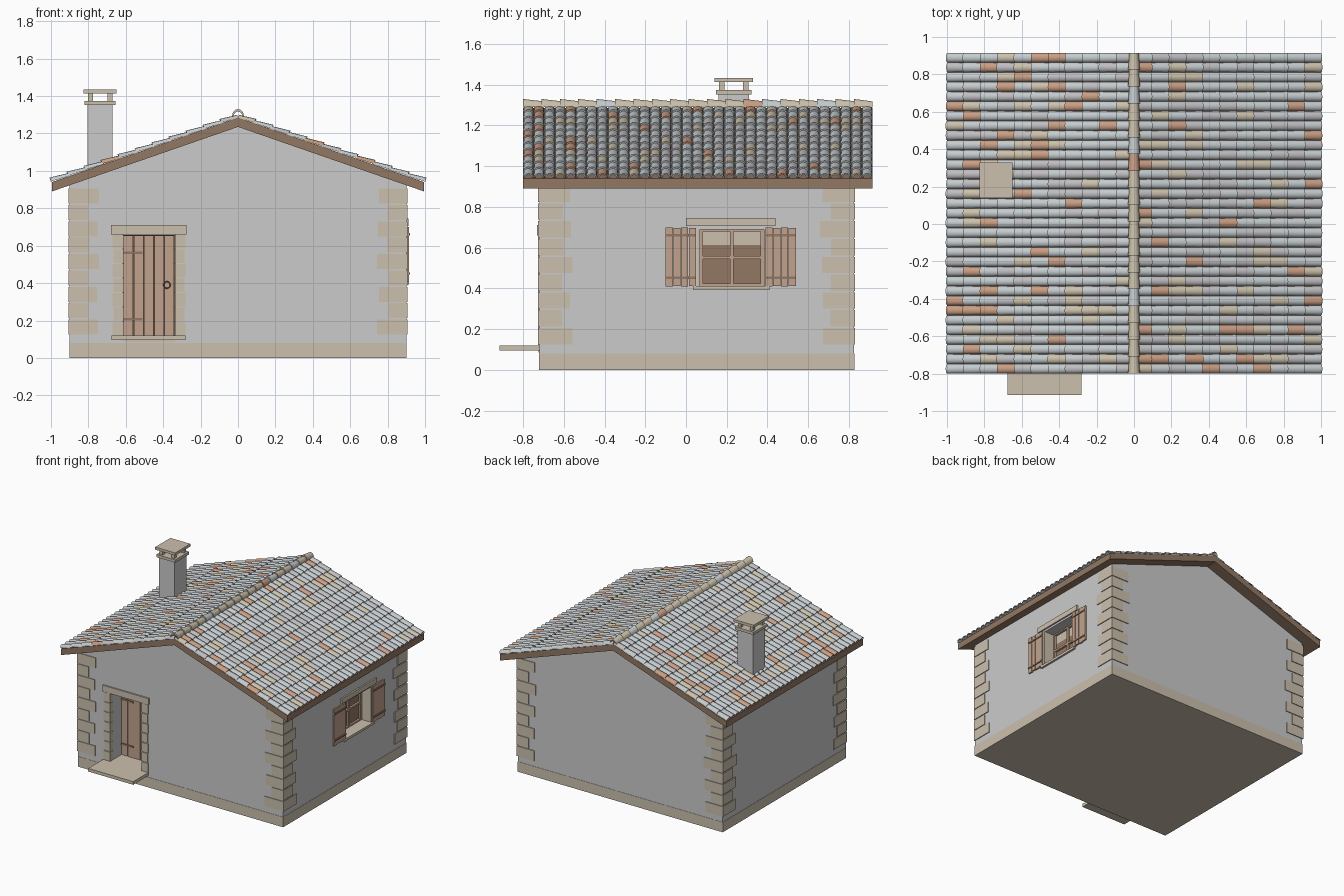
import bpy, bmesh, math, random
from mathutils import Vector, Matrix

if "Cube" in bpy.data.objects:
    bpy.data.objects.remove(bpy.data.objects["Cube"])

random.seed(7)


def material(name, rgb):
    m = bpy.data.materials.new(name)
    m.diffuse_color = (*rgb, 1)
    m.use_nodes = True
    m.node_tree.nodes["Principled BSDF"].inputs["Base Color"].default_value = m.diffuse_color
    return m


PLASTER = material("grey plaster", (0.60, 0.60, 0.60))
STONE = material("beige stone", (0.60, 0.53, 0.42))
WOOD = material("light wood", (0.54, 0.37, 0.27))
DARK = material("dark wood", (0.29, 0.19, 0.13))
IRON = material("brown iron", (0.14, 0.09, 0.065))
TILE_GREY = material("blue grey tile", (0.56, 0.60, 0.62))
TILE_MID = material("warm grey tile", (0.52, 0.51, 0.53))
TILE_CREAM = material("cream tile", (0.60, 0.53, 0.41))
TILE_RED = material("terracotta tile", (0.58, 0.34, 0.23))
TILES = [TILE_GREY, TILE_MID, TILE_CREAM, TILE_RED]


def finish(name, bm, *mats):
    me = bpy.data.meshes.new(name)
    bm.to_mesh(me)
    bm.free()
    for m in mats:
        me.materials.append(m)
    ob = bpy.data.objects.new(name, me)
    bpy.context.collection.objects.link(ob)
    return ob


def boxes(name, mat, *ranges):
    """One object from boxes given as (x0, x1, y0, y1, z0, z1)."""
    bm = bmesh.new()
    for x0, x1, y0, y1, z0, z1 in ranges:
        mtx = Matrix.Translation(((x0 + x1) / 2, (y0 + y1) / 2, (z0 + z1) / 2))
        mtx = mtx @ Matrix.Diagonal((x1 - x0, y1 - y0, z1 - z0, 1))
        bmesh.ops.create_cube(bm, size=1, matrix=mtx)
    return finish(name, bm, mat)


def prism(name, mat, profile, y0, y1):
    """Extrude an x-z outline along y."""
    bm = bmesh.new()
    f = bm.faces.new([bm.verts.new((x, y0, z)) for x, z in profile])
    ext = bmesh.ops.extrude_face_region(bm, geom=[f])["geom"]
    bmesh.ops.translate(bm, vec=(0, y1 - y0, 0),
                        verts=[v for v in ext if isinstance(v, bmesh.types.BMVert)])
    bmesh.ops.recalc_face_normals(bm, faces=bm.faces)
    return finish(name, bm, mat)


def smooth(ob):
    bpy.ops.object.select_all(action='DESELECT')
    ob.select_set(True)
    bpy.context.view_layer.objects.active = ob
    bpy.ops.object.shade_smooth_by_angle(angle=math.radians(45))


# Walls with door and window recesses
X, YF, YB = 0.9, -0.72, 0.825
walls = prism("walls", PLASTER,
              [(-X, 0.08), (X, 0.08), (X, 0.94), (0, 1.25), (-X, 0.94)], YF, YB)
cutter = boxes("recess_cutter", PLASTER,
               (-0.615, -0.335, YF - 0.1, YF + 0.16, 0.11, 0.66),
               (X - 0.12, X + 0.1, 0.065, 0.385, 0.41, 0.69))
cutter.hide_render = True
mod = walls.modifiers.new("recesses", 'BOOLEAN')
mod.operation, mod.solver, mod.object = 'DIFFERENCE', 'EXACT', cutter
bpy.context.view_layer.objects.active = walls
bpy.ops.object.modifier_apply(modifier=mod.name)
bpy.data.objects.remove(cutter)

boxes("stone_base", STONE, (-X - 0.002, X + 0.002, YF - 0.002, YB + 0.002, 0, 0.08))

# Corner stones, alternately long and short
quoins = []
for i in range(9):
    z = 0.125 + i * 0.0875
    for sx in (-1, 1):
        for yc, sy in ((YF, -1), (YB, 1)):
            j = random.uniform(-0.01, 0.01)
            lx, ly = (0.155 + j, 0.16 + j) if i % 2 == 0 else (0.10 + j / 2, 0.115 + j / 2)
            xs = sorted((sx * (X + 0.006), sx * (X - lx)))
            ys = sorted((yc + sy * 0.006, yc - sy * ly))
            quoins.append((*xs, *ys, z, z + 0.08))
boxes("corner_stones", STONE, *quoins)

# Door surround and step
jambs = []
for i in range(7):
    z, w = 0.12 + i * 0.0775, 0.055 if i % 2 == 0 else 0.05
    jambs += [(-0.615 - w, -0.613, YF - 0.008, YF + 0.03, z, z + 0.072),
              (-0.337, -0.335 + w, YF - 0.008, YF + 0.03, z, z + 0.072)]
boxes("door_jamb_stones", STONE, *jambs)
boxes("door_lintel", STONE, (-0.68, -0.275, YF - 0.012, YF + 0.03, 0.66, 0.71))
boxes("door_threshold", STONE, (-0.614, -0.336, YF - 0.004, YF + 0.16, 0.085, 0.12))
boxes("door_step", STONE, (-0.675, -0.28, -0.915, YF, 0.095, 0.12))

# Plank door with hinges and ring handle
yd = YF + 0.135
boxes("door_planks", WOOD, *[(-0.612 + i * 0.055, -0.612 + i * 0.055 + 0.051,
                              yd, yd + 0.02, 0.12, 0.655) for i in range(5)])
boxes("door_backing", IRON, (-0.614, -0.336, yd + 0.012, yd + 0.023, 0.12, 0.658))
boxes("door_hinges", DARK, *[(-0.612, -0.51, yd - 0.006, yd, z, z + 0.014)
                             for z in (0.2, 0.555)])
bpy.ops.mesh.primitive_torus_add(major_radius=0.018, minor_radius=0.003, major_segments=16,
                                 minor_segments=6, location=(-0.38, yd - 0.004, 0.39),
                                 rotation=(math.pi / 2, 0, 0))
handle = bpy.context.object
handle.name = "door_handle"
handle.data.materials.append(IRON)
smooth(handle)

# Window surround
boxes("window_lintel", STONE, (X - 0.03, X + 0.012, 0, 0.44, 0.705, 0.745))
boxes("window_sill", STONE, (X - 0.12, X + 0.015, 0.035, 0.41, 0.393, 0.412))
boxes("window_reveals", STONE, (X - 0.12, X + 0.003, 0.056, 0.068, 0.41, 0.69),
      (X - 0.12, X + 0.003, 0.382, 0.394, 0.41, 0.69))

# Window frame and panes
xw = X - 0.10
boxes("window_frame", WOOD,
      (xw, xw + 0.02, 0.068, 0.083, 0.412, 0.69), (xw, xw + 0.02, 0.367, 0.382, 0.412, 0.69),
      (xw, xw + 0.02, 0.217, 0.233, 0.412, 0.69), (xw, xw + 0.02, 0.083, 0.367, 0.545, 0.56),
      (xw, xw + 0.02, 0.083, 0.367, 0.412, 0.423), (xw, xw + 0.02, 0.083, 0.367, 0.68, 0.69))
boxes("window_panes", DARK, (xw - 0.01, xw + 0.004, 0.068, 0.382, 0.412, 0.612))
boxes("window_upper_panes", STONE, (xw - 0.01, xw + 0.004, 0.068, 0.382, 0.612, 0.69))

# Open plank shutters with cross bars
planks, bars = [], []
for y in (-0.10, 0.39):
    for i in range(4):
        d = 0.004 * (i % 2)
        planks.append((X + 0.003, X + 0.014, y + i * 0.038, y + i * 0.038 + 0.035,
                       0.408 + d, 0.70 - d))
    bars += [(X + 0.002, X + 0.02, y + 0.002, y + 0.147, z, z + 0.013) for z in (0.445, 0.655)]
boxes("shutter_planks", WOOD, *planks)
boxes("shutter_bars", DARK, *bars)

# Roof boards
R0, R1, RISE = -0.80, 0.915, 0.345
prism("roof_boards", DARK, [(-0.995, 0.89), (0, 1.235), (0.995, 0.89),
                            (0.995, 0.94), (0, 1.285), (-0.995, 0.94)], R0, R1)


def arch_tile(bm, a, b, side, up, ra, rb, ha, hb, mat, segs=6):
    """Half-round tile from end a to the open, thick end b."""
    def ring(c, r, h):
        return [bm.verts.new(c + side * r * math.cos(math.pi * k / segs)
                             + up * h * math.sin(math.pi * k / segs)) for k in range(segs + 1)]
    rings = [ring(a, ra, ha), ring(b, rb, hb), ring(b, rb * 0.72, hb * 0.66)]
    axis, end = (a + b) / 2, (b - a)
    for n in range(2):
        for k in range(segs):
            f = bm.faces.new((rings[n][k], rings[n][k + 1],
                              rings[n + 1][k + 1], rings[n + 1][k]))
            f.normal_update()
            out = f.calc_center_median() - axis if n == 0 else end
            if f.normal.dot(out) < 0:
                f.normal_flip()
            f.material_index = mat
            f.smooth = True


# Roof tiles in overlapping courses
COLS, ROWS = 33, 11
pitch, length = (R1 - R0) / COLS, math.hypot(1, RISE)
step = length / ROWS
bm = bmesh.new()
for s in (-1, 1):
    down = Vector((s, 0, -RISE)).normalized()
    up = Vector((s * RISE, 0, 1)).normalized()
    for c in range(COLS):
        top = Vector((0, R0 + (c + 0.5) * pitch, 1.285))
        for r in range(ROWS):
            mat = random.choices(range(4), (58, 22, 11, 9))[0]
            a = top + down * max(0, r * step - 0.012) - up * 0.001
            b = top + down * ((r + 1) * step + random.uniform(-0.004, 0)) + up * 0.003
            arch_tile(bm, a, b, Vector((0, 1, 0)), up, 0.0245, 0.0262, 0.016, 0.022, mat)
smooth(finish("roof_tiles", bm, *TILES))

# Ridge tiles
bm = bmesh.new()
N = 19
for i in range(N):
    y0 = R0 + i * (R1 - R0) / N
    y1 = y0 + (R1 - R0) / N
    mat = random.choices(range(4), (8, 8, 78, 6))[0]
    arch_tile(bm, Vector((0, min(y1 + 0.012, R1), 1.288)), Vector((0, y0, 1.292)),
              Vector((1, 0, 0)), Vector((0, 0, 1)), 0.025, 0.032, 0.03, 0.038, mat, 8)
smooth(finish("ridge_tiles", bm, *TILES))

# Chimney with open cap
boxes("chimney_shaft", PLASTER, (-0.805, -0.67, 0.16, 0.31, 0.98, 1.352))
boxes("chimney_collar", STONE, (-0.82, -0.655, 0.148, 0.322, 1.352, 1.374))
boxes("chimney_posts", STONE, *[(x, x + 0.027, y, y + 0.027, 1.374, 1.413)
                                for x in (-0.803, -0.699) for y in (0.163, 0.28)])
boxes("chimney_cap", STONE, (-0.825, -0.65, 0.14, 0.33, 1.413, 1.434))
